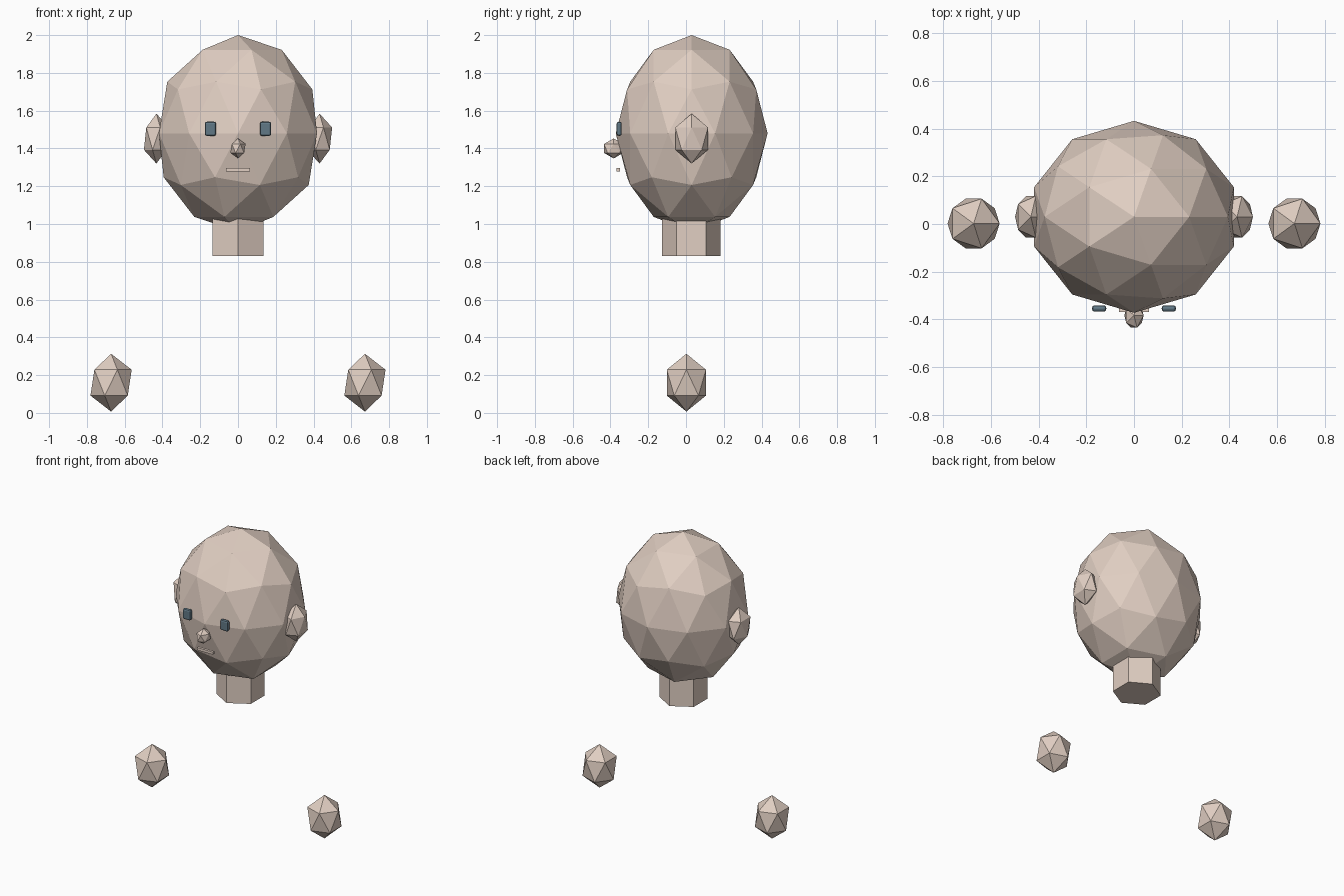
import bpy

if "Cube" in bpy.data.objects:
    bpy.data.objects.remove(bpy.data.objects["Cube"])


def material(name, rgb):
    mat = bpy.data.materials.new(name)
    mat.diffuse_color = (*rgb, 1)
    mat.use_nodes = True
    mat.node_tree.nodes["Principled BSDF"].inputs["Base Color"].default_value = mat.diffuse_color
    return mat


skin = material("skin", (0.75, 0.62, 0.54))
dark = material("eye_dark", (0.12, 0.19, 0.24))


def finish(name, size, mat):
    ob = bpy.context.object
    ob.name = name
    ob.scale = size
    bpy.ops.object.transform_apply(location=False, rotation=False, scale=True)
    ob.data.materials.append(mat)
    return ob


def ball(name, loc, radii, detail=1):
    bpy.ops.mesh.primitive_ico_sphere_add(subdivisions=detail, radius=1, location=loc)
    return finish(name, radii, skin)


def box(name, loc, size, mat):
    bpy.ops.mesh.primitive_cube_add(size=1, location=loc)
    return finish(name, size, mat)


# Head and nose
ball("head", (0, 0.03, 1.48), (0.44, 0.402, 0.52), detail=2)
ball("nose", (0, -0.383, 1.40), (0.045, 0.06, 0.053))

# Hexagonal neck, tucked into the head
bpy.ops.mesh.primitive_cylinder_add(vertices=6, radius=0.155, depth=0.24,
                                    location=(0, 0.028, 0.95))
finish("neck", (1, 1, 1), skin)

# Mouth
box("mouth", (0, -0.359, 1.288), (0.125, 0.018, 0.018), skin)

# Paired parts: ears, floating hands, bevelled eyes
for side, s in (("left", -1), ("right", 1)):
    ball(f"ear_{side}", (s * 0.432, 0.03, 1.452), (0.074, 0.102, 0.132))
    ball(f"hand_{side}", (s * 0.672, 0.002, 0.16), (0.122, 0.122, 0.153))
    eye = box(f"eye_{side}", (s * 0.146, -0.354, 1.504), (0.06, 0.027, 0.075), dark)
    bevel = eye.modifiers.new("rounded_edges", 'BEVEL')
    bevel.width = 0.011
    bevel.segments = 2
